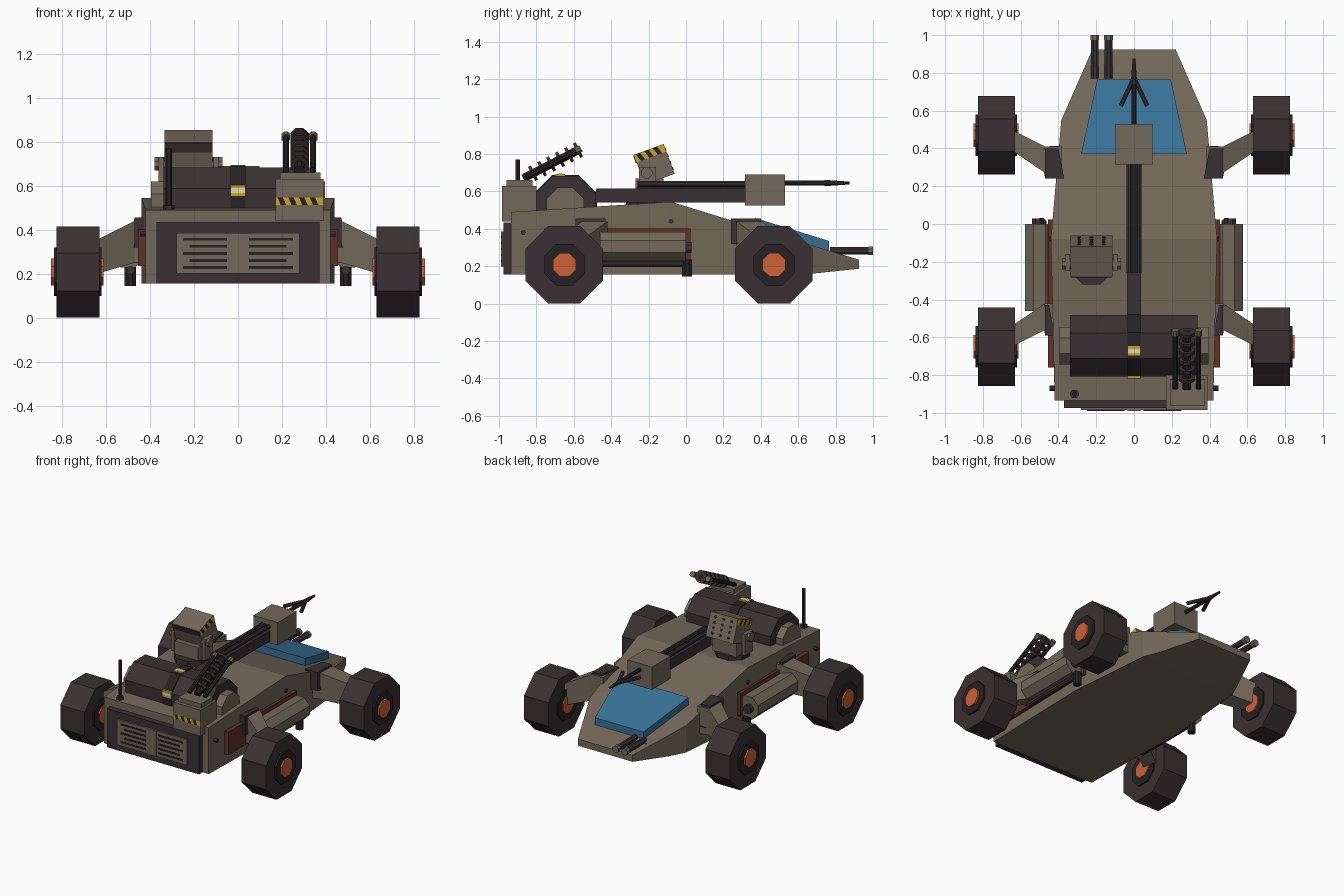
import bpy, bmesh, math
from mathutils import Vector, Matrix

cube = bpy.data.objects.get("Cube")
if cube:
    bpy.data.objects.remove(cube)


def material(name, rgb):
    m = bpy.data.materials.new(name)
    m.use_nodes = True
    m.diffuse_color = (*rgb, 1)
    m.node_tree.nodes["Principled BSDF"].inputs["Base Color"].default_value = (*rgb, 1)
    return m


OLIVE = material("olive grey", (0.17, 0.14, 0.10))
DARK = material("dark brown", (0.042, 0.03, 0.032))
BLACK = material("near black", (0.02, 0.016, 0.017))
BLUE = material("canopy blue", (0.04, 0.17, 0.31))
ORANGE = material("hub orange", (0.62, 0.12, 0.038))
RUST = material("rust red", (0.12, 0.032, 0.022))
YELLOW = material("warning yellow", (0.60, 0.38, 0.02))
CREAM = material("label cream", (0.75, 0.68, 0.45))


def finish(name, bm, *mats):
    bmesh.ops.recalc_face_normals(bm, faces=bm.faces)
    mesh = bpy.data.meshes.new(name)
    bm.to_mesh(mesh)
    bm.free()
    ob = bpy.data.objects.new(name, mesh)
    for m in mats:
        mesh.materials.append(m)
    bpy.context.collection.objects.link(ob)
    return ob


def box(name, lo, hi, mat, turn=None):
    """Box between two corners, optionally moved by a matrix."""
    lo, hi = Vector(lo), Vector(hi)
    bm = bmesh.new()
    bmesh.ops.create_cube(bm, size=1)
    bmesh.ops.scale(bm, vec=hi - lo, verts=bm.verts)
    bmesh.ops.translate(bm, vec=(lo + hi) / 2, verts=bm.verts)
    if turn:
        bm.transform(turn)
    return finish(name, bm, mat)


def tube(name, a, b, flat, mat, n=8, end=None):
    """Prism from a to b; flat is the distance from axis to side."""
    a, b = Vector(a), Vector(b)
    r = flat / math.cos(math.pi / n)
    bm = bmesh.new()
    bmesh.ops.create_cone(bm, cap_ends=True, segments=n, radius1=r,
                          radius2=r if end is None else end, depth=(b - a).length)
    aim = (b - a).to_track_quat('Z', 'Y').to_matrix().to_4x4()
    bm.transform(Matrix.Translation((a + b) / 2) @ aim @ Matrix.Rotation(math.pi / n, 4, 'Z'))
    return finish(name, bm, mat)


def loft(name, rings, mat):
    """Closed skin through rings of equal point count."""
    bm = bmesh.new()
    rows = [[bm.verts.new(p) for p in ring] for ring in rings]
    for r, s in zip(rows, rows[1:]):
        for i in range(len(r)):
            j = (i + 1) % len(r)
            bm.faces.new((r[i], r[j], s[j], s[i]))
    bm.faces.new(rows[0])
    bm.faces.new(rows[-1])
    return finish(name, bm, mat)


def hazard(name, corner, along, up, n):
    """Slanted warning stripes on a thin patch."""
    corner, along, up = Vector(corner), Vector(along), Vector(up)
    bm = bmesh.new()
    for i in range(n):
        s, t = i / n, (i + 1) / n
        u, v = (max(0, k - 0.6 / n) if 0 < k < 1 else k for k in (s, t))
        f = bm.faces.new([bm.verts.new(p) for p in (
            corner + along * s, corner + along * t,
            corner + along * v + up, corner + along * u + up)])
        f.material_index = i % 2
    return finish(name, bm, YELLOW, BLACK)


# Hull: stations of y, half width, bottom, top
stations = [(-0.935, 0.42, 0.155, 0.49), (-0.08, 0.44, 0.155, 0.545), (0.55, 0.385, 0.155, 0.35),
            (0.67, 0.332, 0.16, 0.313), (0.925, 0.22, 0.187, 0.235)]
loft("hull", [[(-w, y, b), (w, y, b), (w, y, t), (-w, y, t)] for y, w, b, t in stations], OLIVE)
loft("canopy", [[(-w, y, z - 0.1), (w, y, z - 0.1), (w, y, z), (-w, y, z)]
                for y, w, z in ((0.37, 0.28, 0.458), (0.765, 0.195, 0.335))], BLUE)

# Rear grille
box("grille_frame", (-0.37, -0.975, 0.155), (0.37, -0.93, 0.435), DARK)
box("grille_panel", (-0.28, -0.985, 0.2), (0.28, -0.97, 0.385), OLIVE)
box("grille_column", (-0.035, -0.99, 0.2), (0.035, -0.97, 0.385), OLIVE)
for side in (-1, 1):
    for row in range(5):
        z = 0.222 + row * 0.032
        x0, x1 = sorted((side * 0.05, side * (0.22 if row % 2 else 0.25)))
        box("grille_slat", (x0, -0.989, z), (x1, -0.98, z + 0.012), BLACK)

# Wheels, suspension and side gear, mirrored
for s in (-1, 1):
    for end, y, root in (("front", 0.47, 0.34), ("rear", -0.65, -0.49)):
        for part, x0, x1, flat, mat in (("tyre", 0.63, 0.825, 0.207, DARK),
                                        ("rim", 0.62, 0.838, 0.11, BLACK),
                                        ("hub", 0.612, 0.85, 0.062, ORANGE)):
            tube(f"{end}_{part}", (s * x0, y, 0.208), (s * x1, y, 0.208), flat, mat)
        tip = y + (-0.03 if end == "front" else 0.06)
        loft(f"{end}_arm", [[(s * x, c - d, z0), (s * x, c + d, z0), (s * x, c + d, z1), (s * x, c - d, z1)]
                            for x, c, d, z0, z1 in ((0.38, root, 0.07, 0.24, 0.44),
                                                    (0.47, root, 0.07, 0.25, 0.44),
                                                    (0.64, tip, 0.055, 0.20, 0.355))], OLIVE)
        inner = 0.37 if end == "front" else 0.42
        loft(f"{end}_bracket", [[(s * inner, root - 0.1, z), (s * 0.47, root - 0.1, z),
                                 (s * (0.5 - k), root + 0.06, z), (s * (inner + 0.03), root + 0.06, z)]
                                for z, k in ((0.32, 0), (0.455, 0.03))], DARK)
    x0, x1 = sorted((s * 0.4, s * 0.455))
    box("side_panel", (x0, -0.76, 0.235), (x1, 0.025, 0.402), RUST)
    tube("side_tank", (s * 0.5, -0.46, 0.305), (s * 0.5, 0.0, 0.305), 0.078, OLIVE)
    tube("exhaust_pipe", (s * 0.49, -0.5, 0.215), (s * 0.49, 0.01, 0.215), 0.018, DARK)
    tube("exhaust_outlet", (s * 0.49, 0.005, 0.145), (s * 0.49, 0.005, 0.235), 0.026, BLACK)
    tube("tank_cap", (s * 0.51, -0.01, 0.3), (s * 0.51, 0.03, 0.3), 0.03, DARK)
    for y, z in ((-0.87, 0.38), (0.4, 0.3), (-0.08, 0.44)):
        tube("hull_bolt", (s * 0.4, y, z), (s * 0.447, y, z), 0.012, DARK, 6)

# Engine drum with strap and labels
ey, ez = -0.645, 0.52
tube("engine_drum", (-0.34, ey, ez), (0.335, ey, ez), 0.163, DARK)
tube("engine_caps", (-0.395, ey, ez), (0.395, ey, ez), 0.1, OLIVE)
tube("engine_strap", (-0.035, ey, ez), (0.035, ey, ez), 0.169, BLACK)
for a, b, mat, k in ((0.035, 0.025, YELLOW, 0.004), (0.035, 0.011, CREAM, 0.006)):
    box("top_label", (-a, -0.672 - b, 0.68), (a, -0.672 + b, 0.689 + k), mat)
    box("rear_label", (-a, -0.814 - k, 0.578 - b), (a, -0.805, 0.578 + b), mat)

# Rear gun box, antenna and triple gun
box("gun_box", (0.17, -0.985, 0.44), (0.39, -0.8, 0.63), OLIVE)
box("gun_box_lid", (0.19, -0.96, 0.63), (0.375, -0.82, 0.66), OLIVE)
hazard("gun_box_stripes", (0.17, -0.988, 0.513), (0.22, 0, 0), (0, 0, 0.034), 9)
tube("antenna", (-0.315, -0.9, 0.47), (-0.315, -0.9, 0.77), 0.012, BLACK, 6)
tube("antenna_foot", (-0.315, -0.9, 0.47), (-0.315, -0.9, 0.51), 0.022, DARK, 6)
base, aim = Vector((0.28, -0.87, 0.67)), Vector((0, 0.3, 0.155))
tube("gun_core", base, base + aim, 0.022, BLACK)
for i in range(6):
    p = base + aim * (0.15 + i * 0.16)
    tube("gun_ring", p, p + aim * 0.05, 0.042, DARK)
for x in (-0.062, 0.062):
    p = base + Vector((x, 0, 0))
    tube("gun_rod", p, p + aim, 0.014, BLACK)
    tube("gun_tip", p + aim * 0.94, p + aim * 1.03, 0.019, OLIVE)

# Missile pod, tilted on its mount
tube("pod_turntable", (-0.225, -0.21, 0.5), (-0.225, -0.21, 0.575), 0.11, DARK)
box("pod_base", (-0.32, -0.27, 0.57), (-0.13, -0.12, 0.67), OLIVE)
turn = Matrix.Translation((-0.225, -0.17, 0.745)) @ Matrix.Rotation(math.radians(20), 4, 'X')
box("pod", (-0.11, -0.085, -0.085), (0.11, 0.085, 0.085), OLIVE, turn)
box("pod_back_band", (-0.108, -0.09, 0.04), (0.108, -0.08, 0.083), DARK, turn)
tube("pod_pivot", (-0.38, -0.21, 0.7), (-0.07, -0.21, 0.7), 0.03, OLIVE)
for s in (-1, 1):
    x = -0.225 + s * 0.125
    box("pod_bracket", (x - 0.012, -0.25, 0.58), (x + 0.012, -0.16, 0.73), OLIVE)
    hazard("pod_stripes", (s * 0.113, -0.085, 0.042), (0, 0.17, 0), (0, 0, 0.043), 7).matrix_world = turn
for col in range(3):
    for row in range(4):
        c = Vector((-0.065 + col * 0.065, 0.08, -0.055 + row * 0.037))
        tube("missile_hole", turn @ c, turn @ (c + Vector((0, 0.008, 0))), 0.009, BLACK, 6)

# Main cannon
box("cannon_body", (-0.037, -0.48, 0.54), (0.037, 0.33, 0.615), DARK)
box("cannon_spine", (-0.01, -0.26, 0.6), (0.01, 0.33, 0.655), BLACK)
for x in (-0.024, 0.024):
    tube("cannon_rail", (x, -0.26, 0.642), (x, 0.33, 0.642), 0.015, DARK)
box("cannon_block", (-0.098, 0.315, 0.525), (0.098, 0.53, 0.69), OLIVE)
tube("cannon_barrel", (0, 0.5, 0.645), (0, 0.76, 0.645), 0.013, BLACK)
tube("cannon_muzzle", (0, 0.74, 0.645), (0, 0.875, 0.645), 0.017, DARK, end=0.008)
for s in (-1, 1):
    tube("cannon_fork", (s * 0.07, 0.625, 0.645), (0, 0.775, 0.645), 0.012, DARK)

# Nose guns
for x in (-0.207, -0.135):
    tube("nose_gun", (x, 0.77, 0.283), (x, 0.98, 0.283), 0.02, DARK)
    tube("nose_gun_tip", (x, 0.975, 0.283), (x, 1.0, 0.283), 0.023, OLIVE)
box("nose_gun_mount", (-0.24, 0.66, 0.25), (-0.1, 0.8, 0.275), OLIVE)
